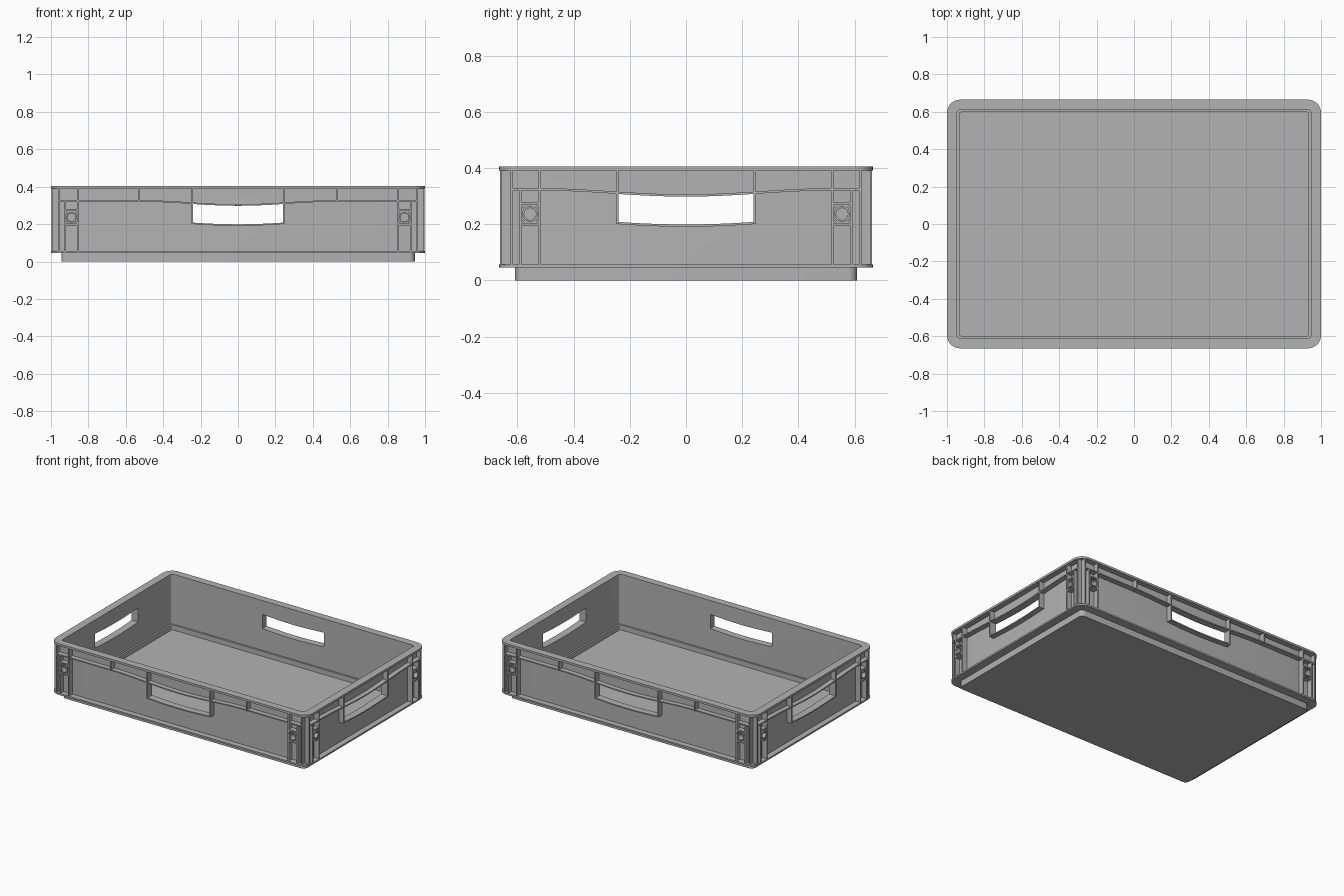
import bpy, bmesh, math
from mathutils import Matrix

cube = bpy.data.objects.get("Cube")
if cube:
    bpy.data.objects.remove(cube, do_unlink=True)

# one grey plastic for the whole crate
GREY = (0.45, 0.45, 0.45, 1)
plastic = bpy.data.materials.new("grey plastic")
plastic.use_nodes = True
plastic.diffuse_color = GREY
for node in plastic.node_tree.nodes:
    if node.type == 'BSDF_PRINCIPLED':
        node.inputs["Base Color"].default_value = GREY


def make_object(name, bm):
    bmesh.ops.recalc_face_normals(bm, faces=bm.faces)
    me = bpy.data.meshes.new(name)
    bm.to_mesh(me)
    bm.free()
    me.materials.append(plastic)
    ob = bpy.data.objects.new(name, me)
    bpy.context.collection.objects.link(ob)
    return ob


def rounded_ring(bm, hx, hy, r, z, seg=7):
    ring = []
    for k, (sx, sy) in enumerate([(1, 1), (-1, 1), (-1, -1), (1, -1)]):
        for i in range(seg + 1):
            a = math.pi / 2 * (k + i / seg)
            ring.append(bm.verts.new((sx * (hx - r) + r * math.cos(a),
                                      sy * (hy - r) + r * math.sin(a), z)))
    return ring


def bridge(bm, a, b):
    n = len(a)
    for i in range(n):
        bm.faces.new((a[i], a[(i + 1) % n], b[(i + 1) % n], b[i]))


def plate(bm, profile, v0, v1):
    """Extrude a (u, z) outline between two outward distances."""
    a = [bm.verts.new((u, -v0, z)) for u, z in profile]
    b = [bm.verts.new((u, -v1, z)) for u, z in profile]
    bridge(bm, a, b)
    bm.faces.new(a)
    bm.faces.new(b)


def rect(u0, u1, z0, z1):
    return [(u0, z0), (u1, z0), (u1, z1), (u0, z1)]


def strip(curve, half, lo, hi, n=32):
    us = [-half + 2 * half * i / n for i in range(n + 1)]
    return ([(u, curve(u) + lo) for u in us] +
            [(u, curve(u) + hi) for u in reversed(us)])


def ledge_z(u):
    """Underside of the ledge, dipping over the hand hole."""
    t = min(abs(u) / 0.53, 1)
    return 0.298 + 0.011 * (1 - math.cos(math.pi * t))


def sill_z(u):
    return 0.199 + 0.009 * (u / 0.24) ** 2


# tray shell: foot, bottom flange, wall, top rim, inside wall and stepped floor
bm = bmesh.new()
SECTIONS = [(0.945, 0.608, 0.03, 0.0), (0.945, 0.608, 0.03, 0.045),
            (1.0, 0.665, 0.07, 0.045), (1.0, 0.665, 0.07, 0.056),
            (0.96, 0.625, 0.025, 0.056), (0.96, 0.625, 0.025, 0.39),
            (1.0, 0.665, 0.07, 0.39), (1.0, 0.665, 0.07, 0.405),
            (0.946, 0.613, 0.02, 0.405), (0.946, 0.613, 0.02, 0.055),
            (0.933, 0.600, 0.015, 0.055), (0.933, 0.600, 0.015, 0.02)]
rings = [rounded_ring(bm, *s) for s in SECTIONS]
for a, b in zip(rings, rings[1:]):
    bridge(bm, a, b)
bm.faces.new(rings[0])
bm.faces.new(rings[-1])
shell = make_object("tray_shell", bm)

SIDES = [("front", 0, 1.0, 0.665), ("left", 90, 0.665, 1.0),
         ("back", 180, 1.0, 0.665), ("right", 270, 0.665, 1.0)]
T = 0.0045      # half thickness of a rib

for name, angle, length, depth in SIDES:
    turn = Matrix.Rotation(math.radians(angle), 4, 'Z')
    wall, out = depth - 0.046, depth - 0.003

    # hand hole through the wall
    bm = bmesh.new()
    us = [-0.24 + 0.02 * i for i in range(25)]
    plate(bm, [(u, sill_z(u)) for u in us] + [(u, ledge_z(u)) for u in reversed(us)],
          depth - 0.1, depth + 0.1)
    bm.transform(turn)
    cutter = make_object(name + "_hand_hole_cutter", bm)
    cutter.hide_render = True
    cutter.hide_viewport = True
    cut = shell.modifiers.new(name + " hand hole", 'BOOLEAN')
    cut.operation = 'DIFFERENCE'
    cut.solver = 'EXACT'
    cut.object = cutter

    # ledge running along the wall
    bm = bmesh.new()
    plate(bm, strip(ledge_z, length - 0.045, 0, 0.008), wall, out - 0.003)
    bm.transform(turn)
    make_object(name + "_ledge", bm)

    # frame around the hand hole
    bm = bmesh.new()
    plate(bm, strip(sill_z, 0.249, -0.008, 0), wall, out)
    for s in (-1, 1):
        plate(bm, rect(s * 0.24, s * 0.249, 0.2, 0.391), wall, out)
    bm.transform(turn)
    make_object(name + "_handle_frame", bm)

    # upright ribs
    bm = bmesh.new()
    uprights = [(length - 0.045, 0.055, 0.391, 0.02, 0.006),
                (length - 0.075, 0.055, 0.322, 0, 0),
                (length - 0.145, 0.055, 0.391, 0, 0)]
    if length > 0.9:
        uprights.append((0.53, 0.318, 0.391, 0, 0))
    for s in (-1, 1):
        for u, z0, z1, sink, trim in uprights:
            plate(bm, rect(s * u - T, s * u + T, z0, z1), wall - sink, out - trim)
    bm.transform(turn)
    make_object(name + "_upright_ribs", bm)

    # round sockets held between the end ribs
    bm = bmesh.new()
    for s in (-1, 1):
        cu, cz = s * (length - 0.11), 0.236
        for z in (cz - 0.038, cz + 0.038):
            plate(bm, rect(cu - 0.035, cu + 0.035, z - T, z + T), wall, out - 0.001)
        loops = []
        for r, v in ((0.028, wall), (0.028, out), (0.021, out), (0.021, wall)):
            loops.append([bm.verts.new((cu + r * math.cos(math.tau * i / 24), -v,
                                        cz + r * math.sin(math.tau * i / 24)))
                          for i in range(24)])
        for i in range(4):
            bridge(bm, loops[i], loops[(i + 1) % 4])
        for k in range(4):
            a = math.pi / 4 + k * math.pi / 2
            c, n = math.cos(a), math.sin(a)
            fin = [(cu + p * c - q * n, cz + p * n + q * c)
                   for p, q in rect(0.026, 0.049, -0.003, 0.003)]
            plate(bm, fin, wall, out - 0.002)
    bm.transform(turn)
    make_object(name + "_sockets", bm)

# soft rounded corners with crisp edges
bpy.ops.object.select_all(action='DESELECT')
for ob in bpy.context.scene.objects:
    if ob == shell or ob.name.endswith("_sockets"):
        ob.select_set(True)
bpy.context.view_layer.objects.active = shell
bpy.ops.object.shade_smooth_by_angle(angle=math.radians(30))
